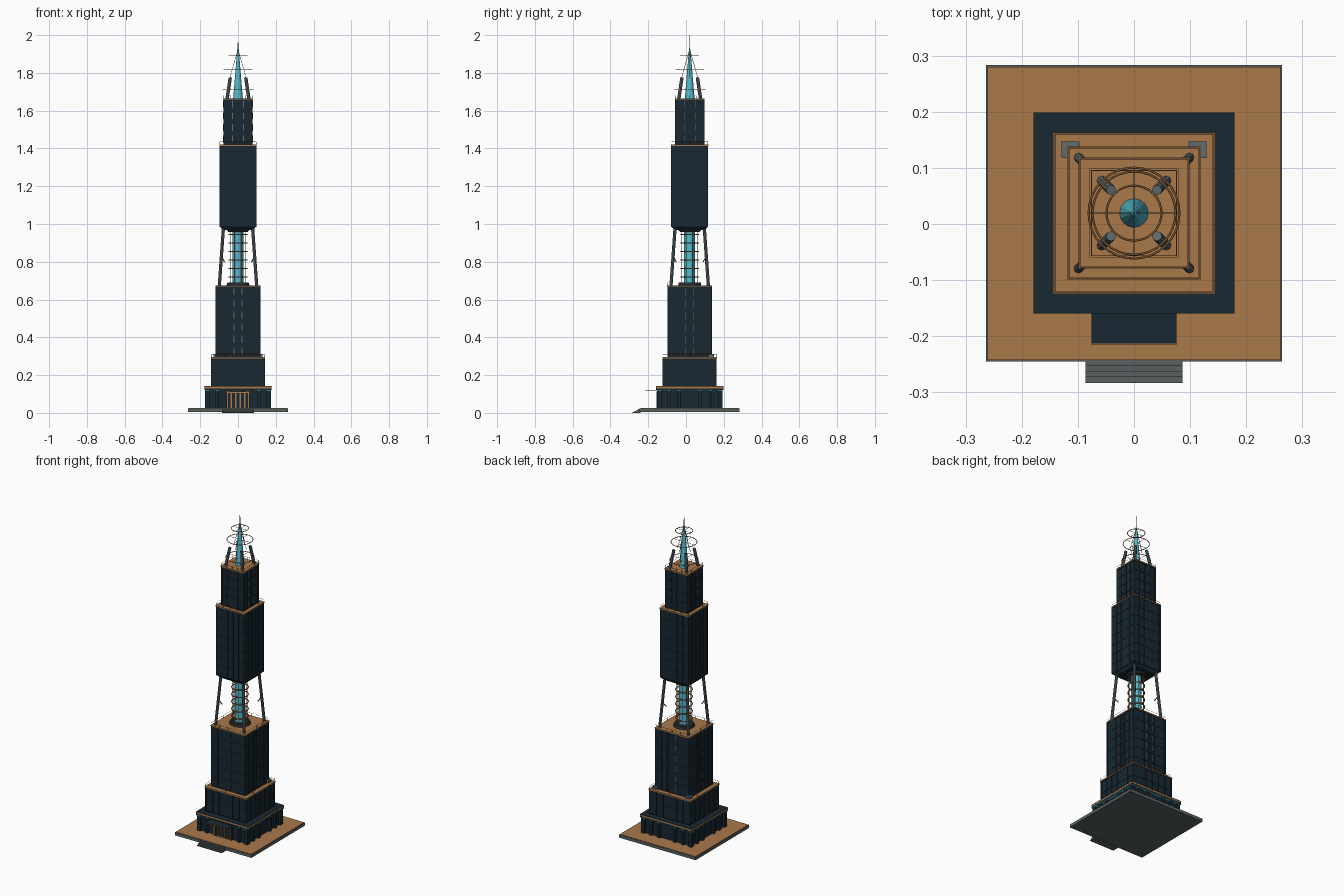
import bpy, bmesh, math
from mathutils import Vector, Matrix

if "Cube" in bpy.data.objects:
    bpy.data.objects.remove(bpy.data.objects["Cube"])

CY = 0.0195  # tower axis in y


def material(name, rgb):
    m = bpy.data.materials.new(name)
    m.diffuse_color = (*rgb, 1)
    m.use_nodes = True
    m.node_tree.nodes["Principled BSDF"].inputs["Base Color"].default_value = m.diffuse_color
    return m


DARK = material("dark blue cladding", (0.0095, 0.021, 0.032))
BLACK = material("dark steel", (0.020, 0.025, 0.028))
GREY = material("grey metal", (0.115, 0.145, 0.155))
COPPER = material("copper", (0.40, 0.19, 0.068))
CYAN = material("cyan glass", (0.09, 0.50, 0.62))
STONE = material("grey stone", (0.10, 0.12, 0.12))


def box(bm, x0, x1, y0, y1, z0, z1):
    m = Matrix.Translation(((x0 + x1) / 2, (y0 + y1) / 2, (z0 + z1) / 2))
    m = m @ Matrix.Diagonal((x1 - x0, y1 - y0, z1 - z0, 1))
    bmesh.ops.create_cube(bm, size=1, matrix=m)


def square(bm, h, z0, z1):
    box(bm, -h, h, CY - h, CY + h, z0, z1)


def rod(bm, a, b, r, r2=None, n=6):
    a, b = Vector(a), Vector(b)
    d = b - a
    rot = Vector((0, 0, 1)).rotation_difference(d).to_matrix().to_4x4()
    bmesh.ops.create_cone(bm, cap_ends=True, segments=n, radius1=r,
                          radius2=r if r2 is None else r2, depth=d.length,
                          matrix=Matrix.Translation((a + b) / 2) @ rot)


def four_sides(bm, part):
    """Run part(bm) for the front, then turn copies around the tower axis."""
    for k in range(4):
        tmp = bmesh.new()
        part(tmp)
        tmp.transform(Matrix.Translation((0, CY, 0)) @ Matrix.Rotation(k * math.pi / 2, 4, 'Z'))
        me = bpy.data.meshes.new("tmp")
        tmp.to_mesh(me)
        tmp.free()
        bm.from_mesh(me)
        bpy.data.meshes.remove(me)


def add(name, mat, build, smooth=False):
    bm = bmesh.new()
    build(bm)
    me = bpy.data.meshes.new(name)
    bm.to_mesh(me)
    bm.free()
    me.materials.append(mat)
    ob = bpy.data.objects.new(name, me)
    bpy.context.collection.objects.link(ob)
    if smooth:
        bpy.context.view_layer.objects.active = ob
        ob.select_set(True)
        bpy.ops.object.shade_smooth_by_angle(angle=math.radians(40))
        ob.select_set(False)


def ring(name, mat, z, r, t):
    bpy.ops.mesh.primitive_torus_add(location=(0, CY, z), major_radius=r, minor_radius=t,
                                     major_segments=32, minor_segments=6)
    ob = bpy.context.object
    ob.name = name
    ob.data.materials.append(mat)
    bpy.ops.object.shade_smooth_by_angle()
    ob.select_set(False)


# Plaza and entrance steps
add("plaza_base", STONE, lambda bm: box(bm, -.264, .264, -.245, .283, 0.004, .022))
add("plaza_paving", COPPER, lambda bm: box(bm, -.261, .261, -.242, .280, .022, .025))


def steps(bm):
    for i in range(4):
        box(bm, -.086, .086, -.283 + i * .01, -.24, 0, .005 * (i + 1))


add("entrance_steps", STONE, steps)

# Podium with columns, light strip, copper band and roof
add("podium_body", DARK, lambda bm: square(bm, .162, .025, .125))


def podium_columns(bm):
    for i in range(7):
        x = -.165 + i * .055
        if i != 3:
            box(bm, x - .009, x + .009, -.174, -.15, .025, .121)


add("podium_columns", DARK, lambda bm: four_sides(bm, podium_columns))
add("podium_light_strip", CYAN, lambda bm: square(bm, .1775, .119, .122))
add("podium_cornice", DARK, lambda bm: square(bm, .178, .122, .130))
add("podium_copper_band", COPPER, lambda bm: square(bm, .1785, .130, .139))
add("podium_roof", DARK, lambda bm: square(bm, .179, .139, .142))

# Entrance with canopy, doors and glass
add("entrance_canopy", DARK, lambda bm: box(bm, -.076, .076, -.213, -.15, .118, .122))
add("canopy_edge", COPPER, lambda bm: box(bm, -.076, .076, -.216, -.213, .118, .121))
add("entrance_glass", CYAN, lambda bm: box(bm, -.052, .052, -.147, -.140, .025, .105))


def door_frames(bm):
    for x in (-.056, -.036, -.012, .012, .036, .056):
        box(bm, x - .003, x + .003, -.157, -.138, .025, .112)
    box(bm, -.06, .06, -.157, -.138, .105, .112)


add("entrance_frames", COPPER, door_frames)
add("entrance_doors", DARK, lambda bm: box(bm, -.044, .044, -.150, -.14, .025, .105))


# Stepped tower tiers: half width, bottom, top, bays, floors, strip offset
def tier(name, h, z0, z1, bays, floors, strip):
    add(name + "_body", DARK, lambda bm: square(bm, h - .003, z0, z1 - .004))

    def facade(bm):
        for i in range(bays + 1):
            x = (h - .005) * (2 * i / bays - 1)
            w = .005 if i in (0, bays) else .0025
            box(bm, x - w, x + w, -h, -h + .006, z0, z1 - .004)
        for i in range(floors + 1):
            z = z0 + .002 + (z1 - z0 - .010) * i / floors
            box(bm, -h + .004, h - .004, -h + .001, -h + .006, z - .002, z + .002)

    add(name + "_facade", DARK, lambda bm: four_sides(bm, facade))
    add(name + "_roof", COPPER, lambda bm: square(bm, h + .001, z1 - .007, z1))

    def light_strips(bm):
        step = (z1 - z0) / floors
        for i in range(floors):
            z = z0 + step * i
            for x in (-strip, strip):
                box(bm, x - .0015, x + .0015, -h - .0004, -h + .005, z + step * .2, z + step * .8)

    if strip:
        add(name + "_strips", GREY, lambda bm: four_sides(bm, light_strips))

    def railing(bm):
        e = h - .002
        rod(bm, (-e, -e, z1 + .015), (e, -e, z1 + .015), .0008, n=4)
        for i in range(4):
            x = -e + 2 * e * i / 4
            rod(bm, (x, -e, z1 - .002), (x, -e, z1 + .015), .0007, n=4)

    add(name + "_railing", COPPER, lambda bm: four_sides(bm, railing))


tier("lower_tier", .143, .142, .295, 6, 2, 0)
tier("middle_tier", .118, .295, .675, 6, 6, .021)
tier("upper_tier", .098, .985, 1.42, 5, 7, 0)
tier("crown_tier", .078, 1.42, 1.665, 4, 4, .029)


# Roof units on the lower terrace
def roof_units(bm):
    for s in (-1, 1):
        box(bm, s * .113 - .016, s * .113 + .016, .118, .147, .293, .312)


add("terrace_units", GREY, roof_units)

# Tapered underside of the upper tier
add("upper_tier_underside", DARK, lambda bm: bmesh.ops.create_cone(
    bm, cap_ends=True, segments=4, radius1=.080 * 1.414, radius2=.096 * 1.414, depth=.02,
    matrix=Matrix.Translation((0, CY, .977)) @ Matrix.Rotation(math.pi / 4, 4, 'Z')))

CORNERS = [(a, b) for a in (-1, 1) for b in (-1, 1)]
AXES = [(1, 0), (-1, 0), (0, 1), (0, -1)]


def at(c, r, z):
    return (c[0] * r, CY + c[1] * r, z)


# Open stage: slanted legs, short braces, glass core and cage
def legs(bm):
    for c in CORNERS:
        rod(bm, at(c, .099, .672), at(c, .077, .985), .0085, n=8)


def braces(bm):
    for c in CORNERS:
        rod(bm, at(c, .088, .83), at(c, .072, .80), .003)


def cage_rods(bm):
    for i in range(8):
        a = math.tau * (i + .5) / 8
        x, y = .045 * math.cos(a), CY + .045 * math.sin(a)
        rod(bm, (x, y, .68), (x, y, .975), .0015)


add("stage_legs", GREY, legs)
add("leg_braces", GREY, braces)
add("cage_rods", COPPER, cage_rods)
add("glass_core", CYAN, lambda bm: rod(bm, (0, CY, .675), (0, CY, .98), .029, n=24), True)
add("core_base", BLACK, lambda bm: rod(bm, (0, CY, .673), (0, CY, .690), .062, .056, 24), True)
add("core_collar", BLACK, lambda bm: rod(bm, (0, CY, .957), (0, CY, .97), .050, .062, 24), True)
for i in range(6):
    ring("cage_ring", COPPER, .72 + i * .045, .047, .0035)

# Spire: glass cone, antenna, buttresses, stays and halo rings
add("spire_glass", CYAN, lambda bm: rod(bm, (0, CY, 1.66), (0, CY, 1.925), .026, .004, 16))
add("antenna", GREY, lambda bm: rod(bm, (0, CY, 1.90), (0, CY, 2.0), .003, .0006))


def buttresses(bm):
    for c in CORNERS:
        rod(bm, at(c, .058, 1.66), at(c, .041, 1.775), .009, n=8)


def stays(bm):
    for c in AXES:
        rod(bm, at(c, .044, 1.77), at(c, .003, 1.915), .0012)


add("spire_buttresses", GREY, buttresses)
add("spire_stays", GREY, stays)
HALOS = [(1.71, .081), (1.82, .074), (1.89, .049)]
for z, r in HALOS:
    ring("spire_halo", COPPER, z, r, .002)


def spokes(bm):
    for z, r in HALOS:
        for c in AXES:
            rod(bm, at(c, .004, z), at(c, r, z), .001)


add("halo_spokes", GREY, spokes)
